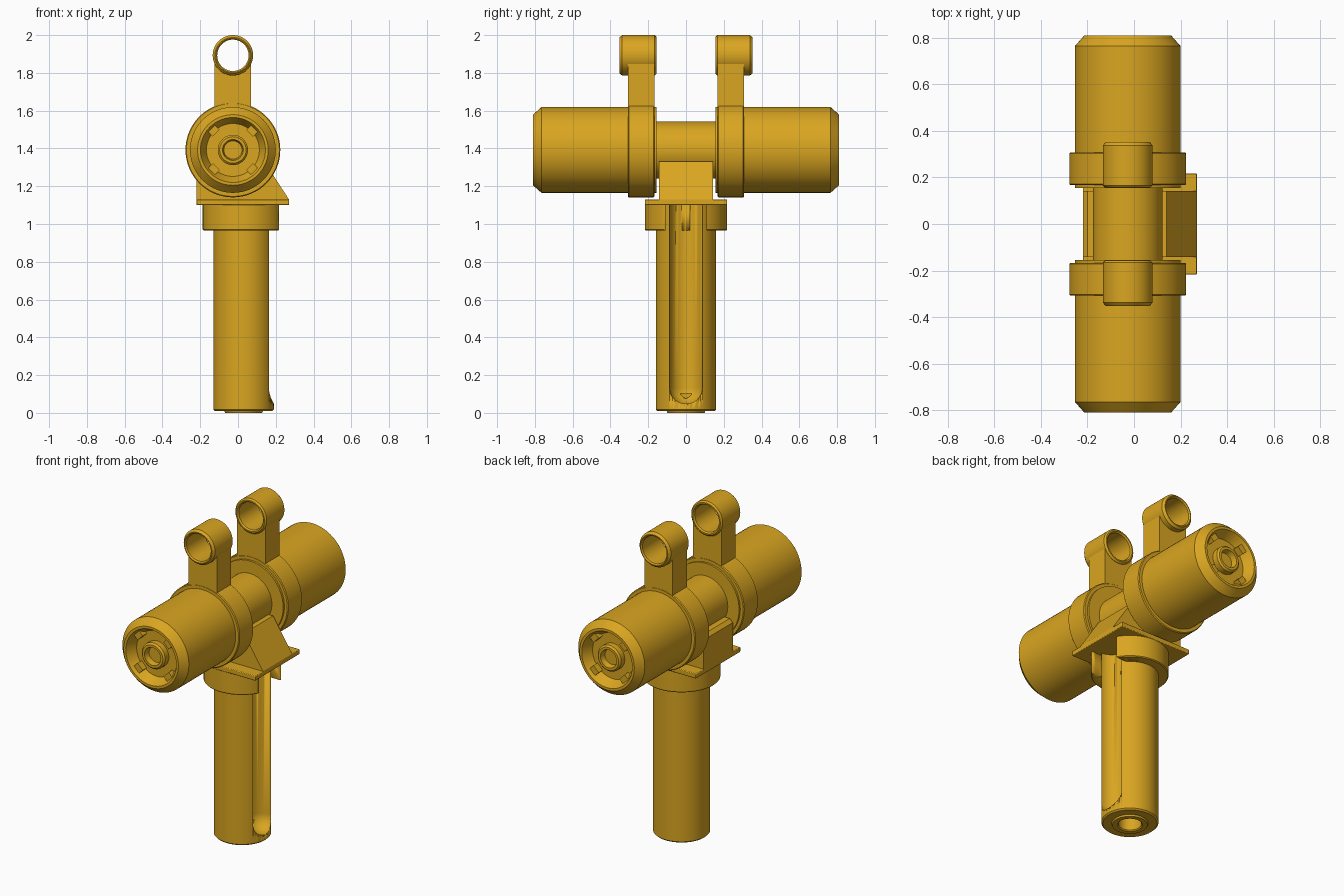
import bpy, bmesh
from math import sin, cos, pi, radians

if "Cube" in bpy.data.objects:
    bpy.data.objects.remove(bpy.data.objects["Cube"])

CX, CZ = -0.027, 1.392      # axis of the two canisters
HX = 0.03                   # axis of the handle
EZ = 1.893                  # height of the eyelets

gold = bpy.data.materials.new("gold")
gold.diffuse_color = (0.70, 0.38, 0.015, 1)
gold.use_nodes = True
gold.node_tree.nodes["Principled BSDF"].inputs["Base Color"].default_value = gold.diffuse_color


def make(name, verts, faces, mirror=False, bevel=0):
    me = bpy.data.meshes.new(name)
    me.from_pydata(verts, [], faces)
    bm = bmesh.new()
    bm.from_mesh(me)
    bmesh.ops.remove_doubles(bm, verts=bm.verts, dist=1e-5)
    bmesh.ops.recalc_face_normals(bm, faces=bm.faces)
    bm.to_mesh(me)
    bm.free()
    me.materials.append(gold)
    ob = bpy.data.objects.new(name, me)
    bpy.context.collection.objects.link(ob)
    if bevel:
        b = ob.modifiers.new("bevel", 'BEVEL')
        b.width, b.segments = bevel, 2
    if mirror:
        ob.modifiers.new("mirror", 'MIRROR').use_axis = (False, True, False)
    bpy.ops.object.select_all(action='DESELECT')
    ob.select_set(True)
    bpy.context.view_layer.objects.active = ob
    bpy.ops.object.shade_smooth_by_angle(angle=radians(30))
    return ob


def lathe(name, prof, place, closed=False, n=64, **kw):
    """Spin (radius, height) pairs; place maps (u, v, height) to xyz."""
    m = len(prof)
    verts = [place(r * cos(2 * pi * i / n), r * sin(2 * pi * i / n), h)
             for i in range(n) for r, h in prof]
    faces = []
    for i in range(n):
        a, b = i * m, (i + 1) % n * m
        for j in range(m if closed else m - 1):
            k = (j + 1) % m
            q = [a + j, a + k, b + k, b + j]
            faces.append(q)
    return make(name, verts, faces, **kw)


def prism(name, outline, y0, y1, **kw):
    """Extrude an (x, z) outline along y."""
    n = len(outline)
    verts = [(x, y, z) for y in (y0, y1) for x, z in outline]
    faces = [list(range(n)), list(range(n, 2 * n))]
    faces += [[i, (i + 1) % n, n + (i + 1) % n, n + i] for i in range(n)]
    return make(name, verts, faces, **kw)


def rect(x0, x1, z0, z1):
    return [(x0, z0), (x1, z0), (x1, z1), (x0, z1)]


def cut(ob, cutter):
    bo = ob.modifiers.new("cut", 'BOOLEAN')
    bo.object, bo.solver = cutter, 'EXACT'
    ob.modifiers.move(len(ob.modifiers) - 1, 0)
    bpy.ops.object.select_all(action='DESELECT')
    ob.select_set(True)
    bpy.context.view_layer.objects.active = ob
    bpy.ops.object.modifier_apply(modifier="cut")
    bpy.data.objects.remove(cutter)


def along_y(u, v, h): return (CX + u, h, CZ + v)
def eyelet_axis(u, v, h): return (CX + u, h, EZ + v)
def handle_axis(u, v, h): return (HX + u, v, h)
def groove_axis(u, v, h): return (HX + 0.134 + u, v, h)


# canisters with a recessed end and a hollow hub
lathe("canister", [(0, .155), (.227, .155), (.227, .765), (.187, .81), (.172, .81),
                   (.14, .75), (.08, .75), (.08, .785), (.07, .795), (.055, .795),
                   (.048, .76), (0, .76)], along_y, mirror=True)
# four diagonal tabs inside each recess
for i in range(4):
    a = pi / 4 + i * pi / 2
    pts = [(CX + r * cos(a) - t * sin(a), CZ + r * sin(a) + t * cos(a))
           for r, t in ((.125, -.025), (.16, -.025), (.16, .025), (.125, .025))]
    prism("end_tab", pts, .745, .79, mirror=True)

# tube joining the canisters
lathe("centre_tube", [(0, -.16), (.15, -.16), (.15, .16), (0, .16)], along_y)

# clamp rings, arms and eyelets
lathe("clamp_ring", [(.22, .167), (.246, .167), (.251, .172), (.251, .303), (.246, .308),
                     (.22, .308)], along_y, closed=True, mirror=True)
arc = [radians(-14 - 152 * i / 16) for i in range(17)]
arm = [(CX - .097, 1.58), (CX + .097, 1.58)] + \
      [(CX + .1 * cos(t), EZ + .1 * sin(t)) for t in arc]
prism("arm", arm, .168, .307, mirror=True)
lathe("eyelet", [(.083, .165), (.09, .157), (.098, .157), (.107, .166), (.107, .338),
                 (.095, .352), (.09, .352), (.083, .345)],
      eyelet_axis, closed=True, mirror=True)

# saddle block and base plate
prism("saddle_block", [(-.22, 1.12), (.27, 1.12), (.27, 1.13), (.14, 1.33),
                       (-.2, 1.33), (-.22, 1.31)], -.142, .142)
prism("base_plate", rect(-.22, .27, 1.1, 1.13), -.218, .218, bevel=.004)

# collar, open on the right side
collar = lathe("collar", [(0, .965), (.212, .965), (.217, .97), (.217, 1.1), (0, 1.1)],
               handle_axis)
cut(collar, prism("collar_cutter", rect(HX + .05, .4, .9, 1.2), -.108, .108))

# handle with a socket in the base and a round-ended groove
handle = lathe("handle", [(0, .1), (.065, .1), (.065, .006), (.071, 0), (.098, 0), (.102, .01),
                          (.152, .01), (.16, .018), (.16, 1.1), (0, 1.1)], handle_axis)
ball = [radians(-90 + 90 * i / 10) for i in range(11)]
groove = [(.087 * cos(t), .132 + .087 * sin(t)) for t in ball] + [(.087, 1.2), (0, 1.2)]
groove[0] = (0, groove[0][1])
cut(collar, lathe("groove_cutter", groove, groove_axis, n=48))
cut(handle, lathe("groove_cutter", groove, groove_axis, n=48))
